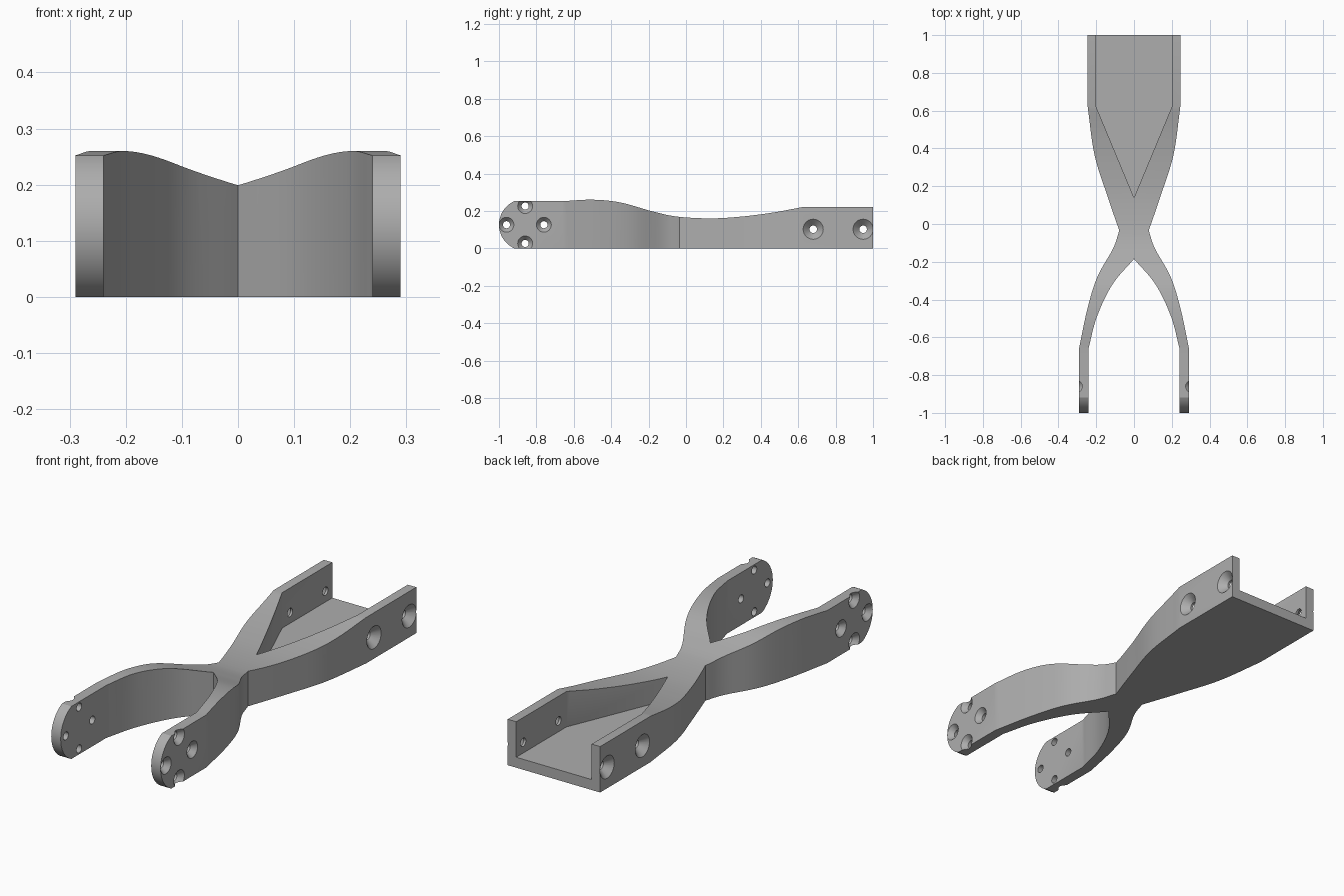
import bpy, bmesh, math
from mathutils import Vector

if "Cube" in bpy.data.objects:
    bpy.data.objects.remove(bpy.data.objects["Cube"])

grey = bpy.data.materials.new("mid grey")
grey.diffuse_color = (0.42, 0.42, 0.42, 1)
grey.use_nodes = True
grey.node_tree.nodes["Principled BSDF"].inputs["Base Color"].default_value = grey.diffuse_color


def smooth(pts, n=8):
    """Catmull-Rom curve through 2D points."""
    v = [Vector(p) for p in pts]
    v = [2 * v[0] - v[1]] + v + [2 * v[-1] - v[-2]]
    out = []
    for a, b, c, d in zip(v, v[1:], v[2:], v[3:]):
        for i in range(n):
            t = i / n
            out.append(0.5 * (2 * b + (c - a) * t + (2 * a - 5 * b + 4 * c - d) * t * t
                              + (3 * b - a - 3 * c + d) * t ** 3))
    return [tuple(p) for p in out] + [tuple(pts[-1])]


def prism(name, pts, lo, hi, axis):
    """Extrude a closed 2D outline along z (points are x, y) or x (points are y, z)."""
    bm = bmesh.new()
    place = (lambda p: (p[0], p[1], lo)) if axis == 'z' else (lambda p: (lo, p[0], p[1]))
    face = bm.faces.new([bm.verts.new(place(p)) for p in pts])
    ext = bmesh.ops.extrude_face_region(bm, geom=[face])
    move = (0, 0, hi - lo) if axis == 'z' else (hi - lo, 0, 0)
    bmesh.ops.translate(bm, vec=move,
                        verts=[e for e in ext['geom'] if isinstance(e, bmesh.types.BMVert)])
    bmesh.ops.recalc_face_normals(bm, faces=bm.faces)
    return finish(name, bm)


def finish(name, bm):
    me = bpy.data.meshes.new(name)
    bm.to_mesh(me)
    bm.free()
    me.materials.append(grey)
    ob = bpy.data.objects.new(name, me)
    bpy.context.collection.objects.link(ob)
    return ob


def screw_cutter(side, y, z, outer_x, r_big, r_small, depth):
    """Countersunk hole: a lathe profile along x, wide at the outer face."""
    slope = (r_big - r_small) / depth
    rings = [(outer_x + 0.01, r_big + 0.01 * slope), (outer_x - depth, r_small),
             (outer_x - 0.09, r_small)]
    bm = bmesh.new()
    n = 24
    loops = [[bm.verts.new((side * x, y + r * math.cos(2 * math.pi * i / n),
                            z + r * math.sin(2 * math.pi * i / n))) for i in range(n)]
             for x, r in rings]
    for a, b in zip(loops, loops[1:]):
        for i in range(n):
            bm.faces.new((a[i], a[(i + 1) % n], b[(i + 1) % n], b[i]))
    bm.faces.new(loops[0])
    bm.faces.new(loops[-1])
    bmesh.ops.recalc_face_normals(bm, faces=bm.faces)
    return finish("screw_cutter", bm)


def cut(body, tool, op='DIFFERENCE'):
    mod = body.modifiers.new("cut", 'BOOLEAN')
    mod.operation, mod.object, mod.solver = op, tool, 'EXACT'
    bpy.context.view_layer.objects.active = body
    bpy.ops.object.modifier_apply(modifier=mod.name)
    bpy.data.objects.remove(tool, do_unlink=True)


# Plan outline: channel at the back, narrow waist, two legs at the front
back = smooth([(0.245, 0.62), (0.21, 0.37), (0.145, 0.16), (0.078, -0.035)])
leg_out = smooth([(0.078, -0.035), (0.111, -0.13), (0.194, -0.28), (0.247, -0.45), (0.29, -0.655)])
leg_in = smooth([(0.24, -0.655), (0.196, -0.49), (0.114, -0.32), (0, -0.185)])
half = [(0.245, 1)] + back + leg_out[1:] + [(0.29, -1.05), (0.24, -1.05)] + leg_in
outline = half + [(-x, y) for x, y in reversed(half[:-1])]
frame = prism("crossed_frame", outline, -0.1, 0.4, 'z')

# Side silhouette: rounded leg tips, arched legs, dipped waist, level channel
top = smooth([(-0.66, 0.252), (-0.5, 0.26), (-0.35, 0.245), (-0.185, 0.199), (-0.05, 0.17),
              (0.13, 0.16), (0.3, 0.17), (0.47, 0.192), (0.62, 0.22)])
R, mid = 0.138, 0.126
span = math.asin(mid / R)
tip = [(-1 + R - R * math.cos(a), mid + R * math.sin(a))
       for a in [span * (i / 10 - 1) for i in range(21)]]
side = tip + top + [(1.05, 0.22), (1.05, 0)]
cut(frame, prism("side_shape", side, -0.5, 0.5, 'x'), 'INTERSECT')

# Channel pocket with a pointed end
pocket = [(0.2, 1.1), (0.2, 0.62), (0, 0.14), (-0.2, 0.62), (-0.2, 1.1)]
cut(frame, prism("pocket_shape", pocket, 0.05, 0.5, 'z'))

# Countersunk screw holes in both legs and both channel walls
for s in (-1, 1):
    for dy, dz in ((0.1, 0), (-0.1, 0), (0, 0.1), (0, -0.1)):
        cut(frame, screw_cutter(s, -0.86 + dy, 0.126 + dz, 0.29, 0.04, 0.019, 0.025))
    for y in (0.68, 0.947):
        cut(frame, screw_cutter(s, y, 0.102, 0.245, 0.054, 0.02, 0.034))

# Smooth curved walls, keep the edges crisp
bpy.ops.object.select_all(action='DESELECT')
frame.select_set(True)
bpy.context.view_layer.objects.active = frame
bpy.ops.object.shade_smooth_by_angle(angle=math.radians(25))
